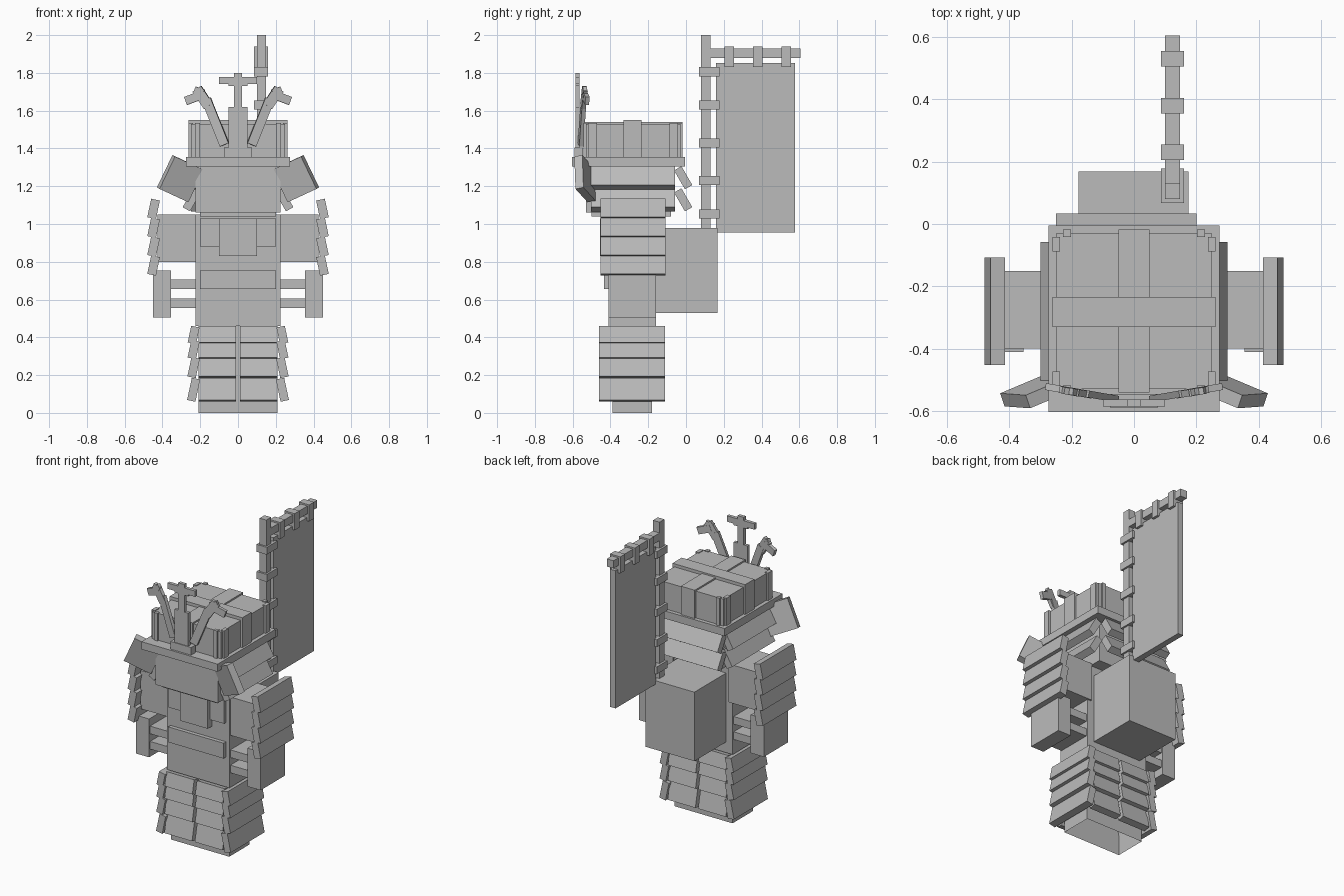
import bpy
import bmesh
from math import radians
from mathutils import Matrix, Vector

cube = bpy.data.objects.get("Cube")
if cube:
    bpy.data.objects.remove(cube, do_unlink=True)

grey = bpy.data.materials.new("plain_grey")
grey.use_nodes = True
colour = (0.5, 0.5, 0.5, 1)
grey.diffuse_color = colour
grey.node_tree.nodes["Principled BSDF"].inputs["Base Color"].default_value = colour

BODY_Y = -0.285
SIDES = {"left": 1, "right": -1}


def block(name, centre, size, turn=Matrix(), mirror=1, open_bottom=False):
    """Box turned about its centre, optionally mirrored across x."""
    bm = bmesh.new()
    bmesh.ops.create_cube(bm, size=1)
    if open_bottom:
        bm.faces.ensure_lookup_table()
        low = min(bm.faces, key=lambda f: f.calc_center_median().z)
        bmesh.ops.delete(bm, geom=[low], context='FACES_ONLY')
    flip = Matrix.Diagonal((mirror, 1, 1, 1))
    scale = Matrix.Diagonal((*size, 1))
    bm.transform(flip @ Matrix.Translation(centre) @ turn @ scale)
    if mirror < 0:
        bmesh.ops.reverse_faces(bm, faces=bm.faces)
    mesh = bpy.data.meshes.new(name)
    bm.to_mesh(mesh)
    bm.free()
    mesh.materials.append(grey)
    obj = bpy.data.objects.new(name, mesh)
    bpy.context.collection.objects.link(obj)
    return obj


def span(name, x, y, z, mirror=1, **kw):
    """Upright box given by its ranges."""
    lo, hi = Vector((x[0], y[0], z[0])), Vector((x[1], y[1], z[1]))
    return block(name, (lo + hi) / 2, hi - lo, mirror=mirror, **kw)


def rot(angle, axis):
    return Matrix.Rotation(radians(angle), 4, axis)


def flared(name, centre, width, height, thick, heading, tilt, mirror=1):
    """Plate facing a heading, its lower edge leaning outward."""
    turn = rot(heading, 'Z') @ rot(-tilt, 'Y')
    block(name, centre, (thick, width, height), turn, mirror)


# Legs and torso
span("legs", (-0.21, 0.21), (-0.39, -0.18), (0, 0.46), open_bottom=True)
span("torso", (-0.225, 0.225), (-0.41, -0.16), (0.46, 1.05))
span("belt", (-0.2, 0.2), (-0.435, -0.4), (0.655, 0.755))
span("chest_plate", (-0.2, 0.2), (-0.43, -0.4), (0.88, 1.03))
span("throat_bib", (-0.1, 0.1), (-0.455, -0.41), (0.83, 1.03))
span("backpack", (-0.178, 0.175), (-0.16, 0.168), (0.53, 0.98))

# Skirt of overlapping rows
for row, (low, high) in enumerate([(0.365, 0.46), (0.285, 0.385), (0.185, 0.295), (0.06, 0.185)]):
    mid, tall = (low + high) / 2, high - low - 0.005
    for side, s in SIDES.items():
        flared(f"skirt_side_{side}_{row}", (0.235, BODY_Y, mid), 0.35, tall, 0.045, 0, 12, s)
        for face, heading in (("front", -90), ("back", 90)):
            y = BODY_Y + 0.14 * heading / 90
            flared(f"skirt_{face}_{side}_{row}", (0.11, y, mid), 0.2, tall, 0.045, heading, 12, s)

# Arms, hands and shoulder guards
for side, s in SIDES.items():
    span(f"upper_arm_{side}", (0.2, 0.425), (-0.4, -0.15), (0.8, 1.05), s)
    span(f"hand_{side}", (0.355, 0.45), (-0.41, -0.16), (0.505, 0.755), s)
    for n, z in enumerate((0.555, 0.655)):
        span(f"hand_bar_{side}_{n}", (0.22, 0.36), (-0.4, -0.17), (z, z + 0.05), s)
    for row in range(4):
        flared(f"shoulder_plate_{side}_{row}", (0.447, -0.28, 1.08 - row * 0.1),
               0.345, 0.1, 0.047, 0, 12, s)

# Head and neck guard
span("head", (-0.2, 0.2), (-0.5, -0.08), (1.04, 1.32))
span("face_mask", (-0.225, 0.225), (-0.53, -0.45), (1.06, 1.31))
for row, (z, x) in enumerate([(1.245, 0.252), (1.128, 0.245)]):
    for side, s in SIDES.items():
        flared(f"neck_guard_{side}_{row}", (x, -0.28, z), 0.445, 0.115, 0.045, 0, 30, s)
    flared(f"neck_guard_back_{row}", (-0.025, -0.015, z), 0.45, 0.115, 0.045, 90, 30)

# Helmet: brim, crown, crossing ribs and corner strips
span("helmet_brim", (-0.275, 0.275), (-0.603, -0.005), (1.305, 1.355))
span("helmet_crown", (-0.25, 0.25), (-0.53, -0.03), (1.355, 1.53))
span("crown_rib_long", (-0.05, 0.05), (-0.54, -0.018), (1.355, 1.54))
span("crown_rib_cross", (-0.262, 0.262), (-0.33, -0.235), (1.355, 1.55))
for side, s in SIDES.items():
    for end, y in (("front", -0.53), ("back", -0.03)):
        d = 1 if end == "back" else -1
        block(f"crown_end_strip_{side}_{end}", (0.215, y, 1.445), (0.025, 0.024, 0.18), mirror=s)
        block(f"crown_side_strip_{side}_{end}", (0.25, y - d * 0.035, 1.445),
              (0.024, 0.045, 0.18), mirror=s)

# Centre crest
span("crest_base", (-0.075, 0.075), (-0.59, -0.545), (1.355, 1.405))
CREST_Y = (-0.585, -0.563)
span("crest_stem", (-0.05, 0.05), CREST_Y, (1.4, 1.62))
span("crest_spike", (-0.022, 0.022), CREST_Y, (1.6, 1.8))
span("crest_crossbar", (-0.1, 0.1), CREST_Y, (1.74, 1.778))
span("crest_knot", (-0.05, 0.05), CREST_Y, (1.73, 1.77))

# Antlers and turned-back wings
for side, s in SIDES.items():
    yaw = rot(10, 'Z')
    block(f"antler_stem_{side}", (0.12, -0.55, 1.54), (0.05, 0.022, 0.26), yaw @ rot(22, 'Y'), s)
    block(f"antler_fork_{side}", (0.187, -0.54, 1.67), (0.055, 0.022, 0.11), yaw @ rot(34, 'Y'), s)
    block(f"antler_branch_{side}", (0.235, -0.53, 1.667), (0.09, 0.022, 0.045), yaw @ rot(20, 'Y'), s)
    block(f"antler_tip_{side}", (0.205, -0.538, 1.705), (0.05, 0.022, 0.03), yaw @ rot(-20, 'Y'), s)
    turn = rot(11, 'X') @ rot(-18, 'Z') @ rot(-27, 'Y')
    block(f"helmet_wing_{side}", (0.305, -0.535, 1.24), (0.18, 0.045, 0.19), turn, s)

# Banner pole, cross arm, cloth and ties
ROD_X, TIE_X = (0.1, 0.148), (0.086, 0.16)
span("banner_pole", ROD_X, (0.08, 0.13), (0.975, 2))
span("banner_arm", ROD_X, (0.12, 0.605), (1.88, 1.93))
span("banner_cloth", (0.104, 0.144), (0.16, 0.577), (0.955, 1.853))
for n, z in enumerate((1.03, 1.207, 1.405, 1.605, 1.782)):
    span(f"pole_tie_{n}", TIE_X, (0.068, 0.178), (z, z + 0.048))
for n in range(3):
    y = 0.205 + n * 0.15
    span(f"arm_tie_{n}", TIE_X, (y, y + 0.05), (1.832, 1.94))
